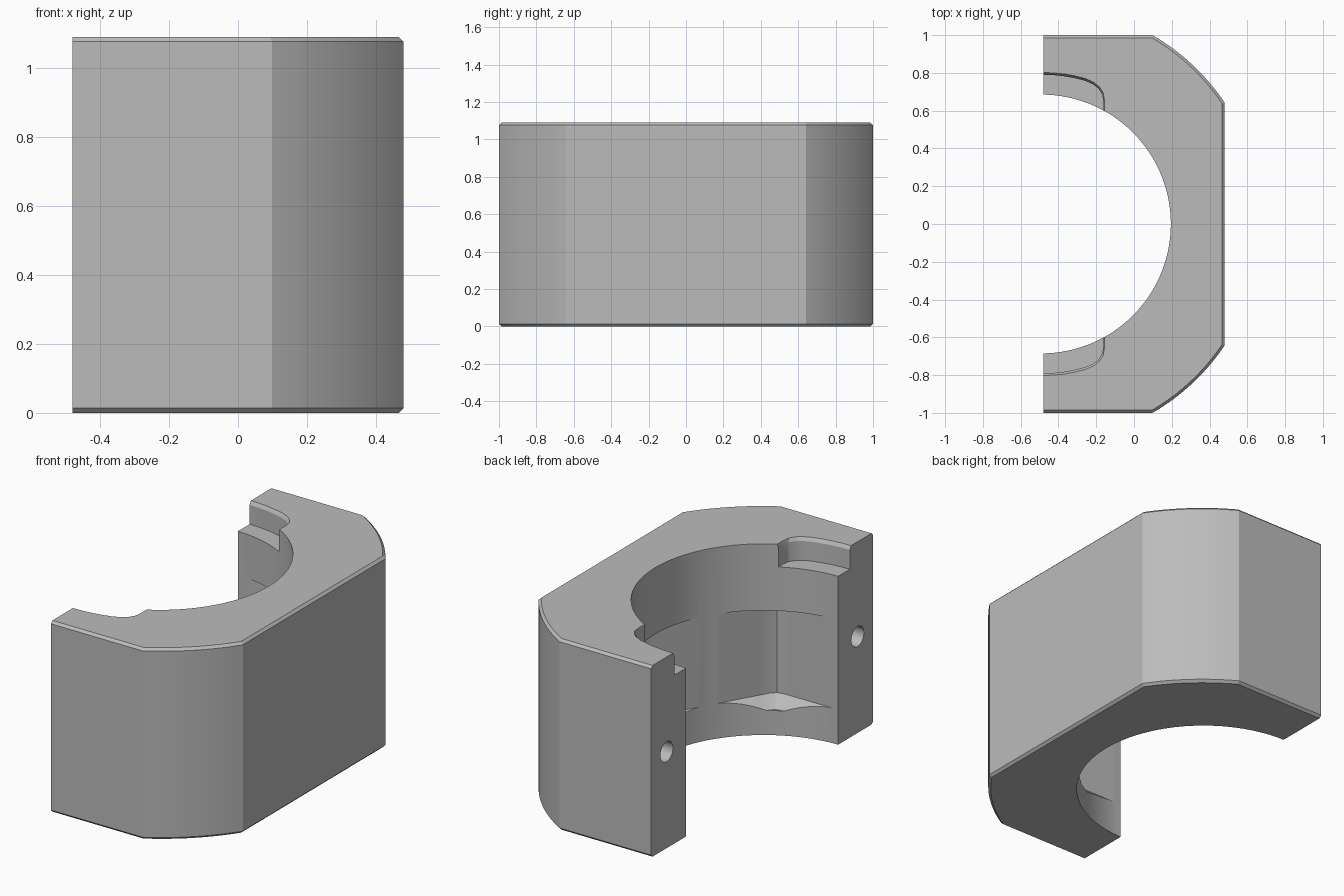
import bpy
import bmesh
from math import sin, cos, asin, acos, pi, radians

cube = bpy.data.objects.get("Cube")
if cube:
    bpy.data.objects.remove(cube, do_unlink=True)

SPLIT = -0.48      # flat mating face
AXIS = -0.49       # bore centre
HEIGHT = 1.09
BORE = 0.685

grey = bpy.data.materials.new("plain grey")
grey.use_nodes = True
grey.diffuse_color = (0.5, 0.5, 0.5, 1)
grey.node_tree.nodes["Principled BSDF"].inputs["Base Color"].default_value = (0.5, 0.5, 0.5, 1)


def loft(name, rings):
    """Closed solid through a list of rings with equal point counts."""
    bm = bmesh.new()
    loops = [[bm.verts.new(p) for p in ring] for ring in rings]
    n = len(loops[0])
    for a, b in zip(loops, loops[1:]):
        for i in range(n):
            j = (i + 1) % n
            bm.faces.new((a[i], a[j], b[j], b[i]))
    bm.faces.new(loops[0])
    bm.faces.new(loops[-1])
    bmesh.ops.recalc_face_normals(bm, faces=bm.faces)
    mesh = bpy.data.meshes.new(name)
    bm.to_mesh(mesh)
    bm.free()
    obj = bpy.data.objects.new(name, mesh)
    bpy.context.collection.objects.link(obj)
    mesh.materials.append(grey)
    return obj


def cut(target, cutter):
    mod = target.modifiers.new("cut", "BOOLEAN")
    mod.operation = "DIFFERENCE"
    mod.solver = "EXACT"
    mod.object = cutter
    bpy.context.view_layer.objects.active = target
    bpy.ops.object.modifier_apply(modifier=mod.name)
    bpy.data.objects.remove(cutter, do_unlink=True)


def outline(inset, z, steps=16):
    """Block outline with large rounded shoulders, shrunk by inset."""
    r = 1.155 - inset
    high = asin((1 - inset) / r)
    low = acos((0.96 - inset) / r)
    half = [(SPLIT, 1 - inset)]
    for i in range(steps + 1):
        a = high + (low - high) * i / steps
        half.append((SPLIT + r * cos(a), r * sin(a)))
    pts = half + [(x, -y) for x, y in reversed(half)]
    return [(x, y, z) for x, y in pts]


def hexagon(scale, z, steps=120):
    """Hexagon with blunted corners, one corner pointing along +x."""
    pts = []
    for i in range(steps):
        a = 2 * pi * i / steps
        off = (a % (pi / 3)) - pi / 6
        r = scale * min(0.683 / cos(off), 0.778)
        pts.append((AXIS + r * cos(a), r * sin(a), z))
    return pts


def circle(r, z, steps=128):
    return [(AXIS + r * cos(2 * pi * i / steps), r * sin(2 * pi * i / steps), z)
            for i in range(steps)]


# Block with chamfered top and bottom rims
c = 0.014
block = loft("clamp_half", [outline(c, 0), outline(0, c),
                            outline(0, HEIGHT - c), outline(c, HEIGHT)])

# Through bore and the nut pocket with its sloping floor
cut(block, loft("bore_cutter", [circle(BORE, -0.1), circle(BORE, HEIGHT + 0.1)]))
cut(block, loft("pocket_cutter", [hexagon(0.9, 0.14), hexagon(1, 0.2), hexagon(1, 0.71)]))

# Rounded notches in the top rim, with a small lead-in chamfer
notch = [(-0.1, 0.5), (-0.1, 0.785)]
notch += [(0.79 * sin(radians(a)), 0.79 * cos(radians(a))) for a in range(0, 17, 4)]
notch += [(0.262, 0.74), (0.293, 0.715), (0.312, 0.685), (0.318, 0.65), (0.318, 0.5)]
for side in (1, -1):
    rings = [[(SPLIT + x * s, y * s * side, z) for x, y in notch]
             for z, s in ((0.96, 1), (1.07, 1), (HEIGHT, 1.015), (1.15, 1.015))]
    cut(block, loft("notch_cutter", rings))

    # Blind pin hole in the mating face
    rings = [[(x, side * 0.86 + r * cos(pi * i / 12), 0.55 + r * sin(pi * i / 12))
              for i in range(24)]
             for x, r in ((SPLIT - 0.05, 0.057), (SPLIT + 0.08, 0.057), (SPLIT + 0.1, 0.035))]
    cut(block, loft("hole_cutter", rings))

bpy.ops.object.select_all(action="DESELECT")
block.select_set(True)
bpy.context.view_layer.objects.active = block
bpy.ops.object.shade_smooth_by_angle(angle=radians(20))
